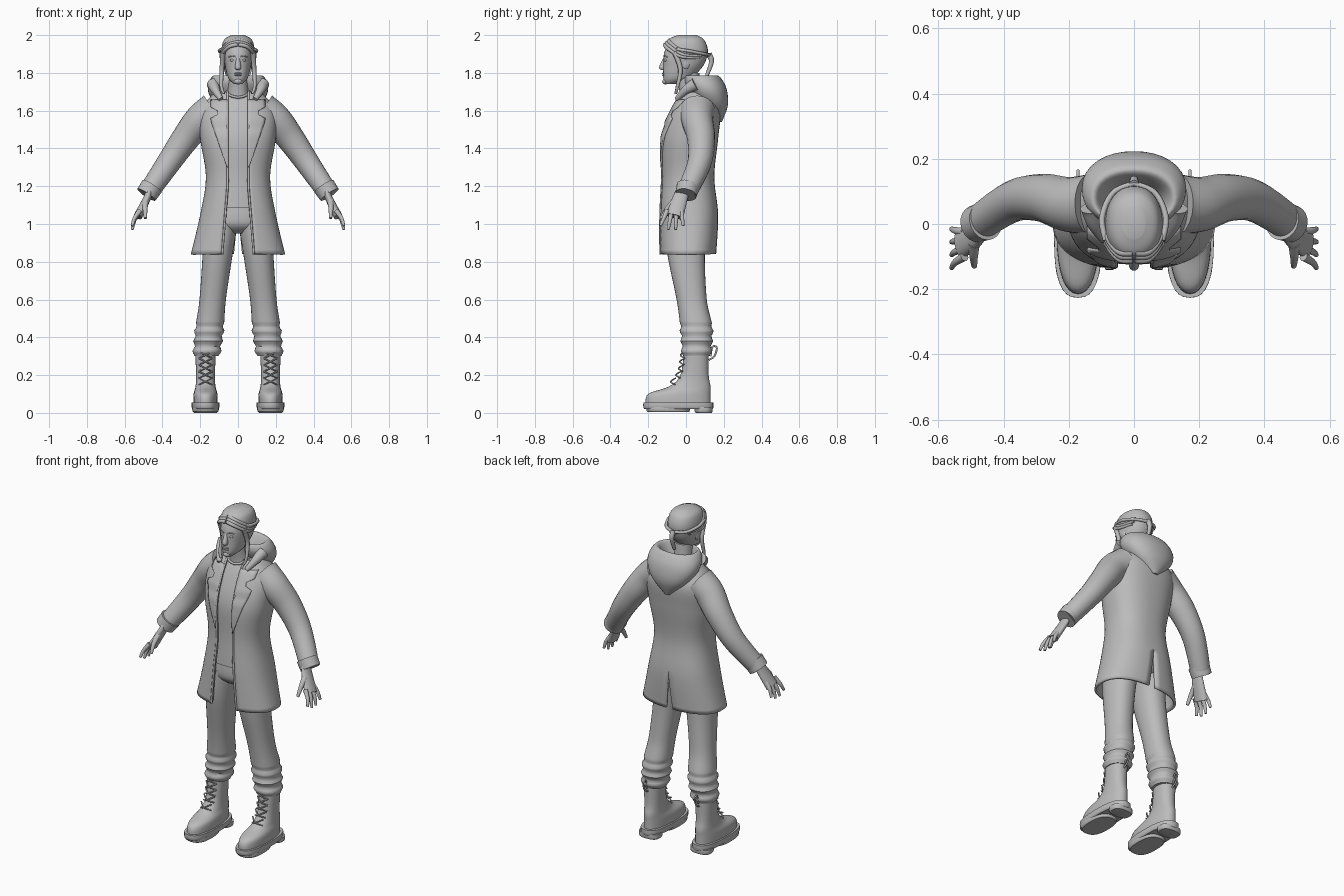
import bpy, bmesh
from math import sin, cos, asin, pi, copysign, radians
from mathutils import Vector

default_cube = bpy.data.objects.get("Cube")
if default_cube:
    bpy.data.objects.remove(default_cube)

SHADE = (.5, .5, .5, 1)
grey = bpy.data.materials.new("plain grey")
grey.use_nodes = True
grey.diffuse_color = SHADE
grey.node_tree.nodes["Principled BSDF"].inputs["Base Color"].default_value = SHADE


def spline(rows, steps=6):
    """Resample rows of numbers along a smooth curve through them."""
    padded = [rows[0], *rows, rows[-1]]
    fine = []
    for before, start, end, after in zip(padded, padded[1:], padded[2:], padded[3:]):
        for step in range(steps):
            t = step / steps
            ease_in, ease_out = t * (1 - t) ** 2 / 2, t * t * (1 - t) / 2
            blend = t * t * (3 - 2 * t)
            fine.append([b + (c - b) * blend + (c - a) * ease_in - (d - b) * ease_out
                         for a, b, c, d in zip(before, start, end, after)])
    return fine + [list(rows[-1])]


def link(name, data):
    data.materials.append(grey)
    part = bpy.data.objects.new(name, data)
    bpy.context.collection.objects.link(part)
    return part


def finish(name, bm, mirror=False, thickness=0, crease=50):
    """Turn a bmesh into a smooth-shaded part, mirrored or thickened if asked."""
    bmesh.ops.recalc_face_normals(bm, faces=bm.faces)
    mesh = bpy.data.meshes.new(name)
    bm.to_mesh(mesh)
    bm.free()
    mesh.polygons.foreach_set("use_smooth", [True] * len(mesh.polygons))
    mesh.set_sharp_from_angle(angle=radians(crease))
    part = link(name, mesh)
    if mirror:
        part.modifiers.new("Mirror", "MIRROR")
    if thickness:
        part.modifiers.new("Solidify", "SOLIDIFY").thickness = thickness


def skin(name, rings, closed=True, keep=None, **options):
    """Bridge neighbouring rings of points into one surface."""
    bm = bmesh.new()
    loops = [[bm.verts.new(point) for point in ring] for ring in rings]
    for low, high in zip(loops, loops[1:]):
        for i in range(0 if closed else 1, len(low)):
            bm.faces.new((low[i - 1], low[i], high[i], high[i - 1]))
    if closed:
        bm.faces.new(loops[0])
        bm.faces.new(loops[-1])
    if keep:
        unwanted = [face for face in bm.faces if not keep(face.calc_center_median())]
        bmesh.ops.delete(bm, geom=unwanted, context="FACES")
    finish(name, bm, **options)


def section(z, half, front, back, angle, power, centre=0):
    """Point on a rounded horizontal section; angle zero faces the front."""
    def rounded(value):
        return copysign(abs(value) ** (2 / power), value)
    return Vector((centre + half * rounded(sin(angle)),
                   (front + back) / 2 - (back - front) / 2 * rounded(cos(angle)), z))


def turn(sides):
    return [2 * pi * i / sides for i in range(sides)]


def loft(name, rows, power=2.2, steps=6, centre=lambda z: 0, **options):
    """Stack of sections given as height, half width, front and back."""
    skin(name, [[section(*row, angle, power, centre(row[0])) for angle in turn(32)]
                for row in spline(rows, steps)], **options)


def tube(name, path, start, end, flat=1):
    """Pair of limbs along a path, tapering from start to end radius."""
    points = [Vector(p) for p in spline(path)]
    last = len(points) - 1
    rings = []
    for i, point in enumerate(points):
        along = points[min(i + 1, last)] - points[max(i - 1, 0)]
        across = along.cross(Vector((0, 1, 0))).normalized()
        deep = across.cross(along).normalized()
        radius = start + (end - start) * i / last
        rings.append([point + radius * (deep * cos(a) + across * flat * sin(a)) for a in turn(20)])
    skin(name, rings, mirror=True)


def cord(name, path, radius, tip=1, both=True):
    """Round strand thinning toward its tip, repeated on the other side."""
    curve = bpy.data.curves.new(name, "CURVE")
    curve.dimensions = "3D"
    curve.bevel_depth, curve.bevel_resolution, curve.use_fill_caps = radius, 2, True
    points = spline(path)
    for side in (1, -1) if both else (1,):
        strand = curve.splines.new("POLY")
        strand.points.add(len(points) - 1)
        for i, (knot, (x, y, z)) in enumerate(zip(strand.points, points)):
            knot.co = (side * x, y, z, 1)
            knot.radius = 1 + (tip - 1) * i / len(points)
    link(name, curve)


def ball(name, place, size, mirror=False):
    bm = bmesh.new()
    bmesh.ops.create_uvsphere(bm, u_segments=16, v_segments=10, radius=1)
    bmesh.ops.scale(bm, vec=size, verts=bm.verts)
    bmesh.ops.translate(bm, vec=place, verts=bm.verts)
    finish(name, bm, mirror)


# Coat with an open front and a vent at the back
SQUARE = 2.4
coat = spline([(.84, .25, -.14, .16), (1.05, .2, -.14, .17), (1.25, .17, -.13, .15),
               (1.45, .2, -.13, .17), (1.6, .2, -.08, .18), (1.7, .12, -.02, .13)])


def opening(z):
    return .055 + .08 * max(0, 1.2 - z)


def coat_front(x, z):
    """Place a point on the front of the coat."""
    height, half, front, back = min(coat, key=lambda row: abs(row[0] - z))
    return section(z, half, front, back, asin(min(x / half, .95) ** (SQUARE / 2)), SQUARE)


rings = []
for row in coat:
    z, half = row[:2]
    vent = .1 * max(0, 1.06 - z)
    first = asin((opening(z) / half) ** (SQUARE / 2))
    final = pi - asin((vent / half) ** (SQUARE / 2))
    rings.append([section(*row, first + (final - first) * i / 24, SQUARE) for i in range(25)])
skin("coat_body", rings, closed=False, mirror=True, thickness=.014)
cord("coat_front_hems", [coat_front(opening(row[0]), row[0]) for row in coat], .006)

# Lapels widen upward and are notched below the collar
rings = []
for k in range(19):
    z = 1.3 + k / 50
    width = min(.35 * (z - 1.29), .09) * (.6 if k in (14, 15) else 1)
    rings.append([coat_front(opening(z) + width * i / 6, z) - Vector((0, .008, 0)) for i in range(7)])
skin("lapels", rings, closed=False, mirror=True, thickness=.009)

# Sleeves and cuffs
tube("sleeves", [(.13, .06, 1.6), (.2, .06, 1.55), (.28, .08, 1.45), (.37, .07, 1.32), (.48, 0, 1.16)],
     .095, .053)
tube("cuffs", [(.455, .01, 1.2), (.485, 0, 1.155)], .06, .057)

# Hood resting on the back, hollow around the neck
loft("hood", [(1.54, .02, .14, .19), (1.62, .11, .08, .22), (1.69, .155, .02, .22),
              (1.75, .155, -.01, .2), (1.785, .12, 0, .16), (1.7, .08, .02, .11)])
tube("hood_front_edges", [(.13, .05, 1.74), (.12, 0, 1.71), (.09, -.05, 1.66)], .035, .012)

# Shirt and neck
loft("shirt", [(z, half - .02, front + .014, back - .02) for z, half, front, back in coat if z > 1.05],
     power=SQUARE, steps=1)
loft("neck", [(1.64, .07, -.035, .1), (1.7, .055, -.035, .08), (1.8, .05, -.05, .07)])
cord("shirt_collar", [(0, -.04, 1.67), (.04, -.03, 1.68), (.06, .02, 1.7)], .007)

# Trousers, gathered in folds above the boots
loft("trouser_hips", [(1.1, .16, -.11, .13), (1, .17, -.11, .13), (.95, .1, -.06, .08)])
legs = spline([(1.03, .09, -.11, .12), (.85, .08, -.1, .1), (.6, .07, -.05, .11),
               (.45, .075, -.03, .14), (.3, .07, -.02, .13)], 12)
for row in legs:
    fold = .006 * sin(120 * row[0]) if row[0] < .47 else 0
    row[1:] = row[1] + fold, row[2] - fold, row[3] + fold
loft("trouser_legs", legs, steps=1, centre=lambda z: .2 - .11 * z, mirror=True)

# Boots: uppers, soles, laces and pull loops
STANCE = .172


def foot(name, rows, **options):
    loft(name, rows, centre=lambda z: STANCE, mirror=True, **options)


def sole(name, bottom, top, half, front, back):
    foot(name, [(bottom, half - .006, front + .008, back - .004),
                (bottom + .008, half, front, back), (top, half, front, back)], power=2.6, steps=2, crease=35)


foot("boot_uppers", [(.04, .065, -.215, .13), (.1, .063, -.2, .13), (.14, .053, -.09, .13),
                     (.2, .05, -.03, .12), (.33, .055, -.01, .12)])
sole("boot_welts", .02, .055, .073, -.226, .145)
sole("boot_heels", 0, .03, .066, .045, .14)
sole("boot_treads", .004, .03, .07, -.21, .02)
for k in range(5):
    z, y = .15 + .035 * k, -.02 - .055 * .5 ** k
    for side in (.035, -.035):
        cord("boot_lace", [(STANCE - side, y + .016, z), (STANCE, y - .006, z + .016),
                           (STANCE + side, y + .02, z + .034)], .004)
cord("boot_pull_loops", [(STANCE, y, z) for y, z in
                         [(.12, .28), (.15, .3), (.163, .345), (.14, .35), (.13, .3)]], .005)

# Hands with fanned fingers
tube("palms", [(.467, -.01, 1.19), (.48, -.03, 1.14), (.53, -.06, 1.04)], .032, .047, flat=.5)
for k, finger in enumerate(("index", "middle", "ring", "little")):
    knuckle = Vector((.52, -.1 + .025 * k, 1.07))
    tip = Vector((.56, -.135 + .04 * k, .97 if k in (1, 2) else .99))
    tube(finger + "_fingers", [knuckle, (knuckle + tip) / 2 + Vector((.008, 0, 0)), tip], .014, .007)
tube("thumbs", [(.49, -.06, 1.12), (.492, -.1, 1.08), (.49, -.13, 1.03)], .018, .008)

# Head and face
head = [(1.74, .02, -.11, -.06), (1.77, .05, -.12, .03), (1.83, .067, -.12, .08),
        (1.9, .074, -.117, .1), (1.96, .06, -.09, .08), (1.985, .02, -.04, .04)]
loft("head", head)
loft("nose", [(1.815, .01, -.13, -.1), (1.83, .016, -.143, -.1), (1.885, .008, -.117, -.1)])
for name, z in ("upper_lip", 1.797), ("lower_lip", 1.788):
    ball(name, (0, -.117, z), (.02, .011, .005))
ball("chin", (0, -.108, 1.755), (.022, .018, .016))
ball("eyes", (.029, -.106, 1.867), (.013, .01, .008), mirror=True)
cord("brows", [(.012, -.116, 1.884), (.03, -.113, 1.89), (.05, -.1, 1.884)], .004, tip=.6)
ball("ears", (.074, 0, 1.85), (.01, .02, .03), mirror=True)

# Hair: cap grown from the head, locks around the face, band and tail
loft("hair_cap", [(z + .015, half + .014, front - .004, back + .016) for z, half, front, back in head[1:]],
     keep=lambda c: c.y > -.035 - 1.6 * max(0, c.z - 1.895))
for k in range(3):
    shift = .011 * k
    cord("hair_front_lock", [(x, y + shift, z + shift) for x, y, z in
                             [(.004, -.11, 1.95), (.045, -.108, 1.94), (.078, -.07, 1.91),
                              (.09, -.02, 1.885), (.07, .07, 1.88)]], .011, tip=.7)
cord("hair_side_locks", [(.08, -.06, 1.91), (.085, -.03, 1.82), (.088, -.045, 1.73), (.075, -.055, 1.69)],
     .015, tip=.4)
cord("hair_band", [(.087, -.05, 1.925), (.098, .02, 1.915), (.065, .095, 1.9), (0, .125, 1.895)], .009)
cord("hair_tail", [(0, .12, 1.9), (0, .135, 1.86), (0, .11, 1.785)], .017, tip=.5, both=False)
